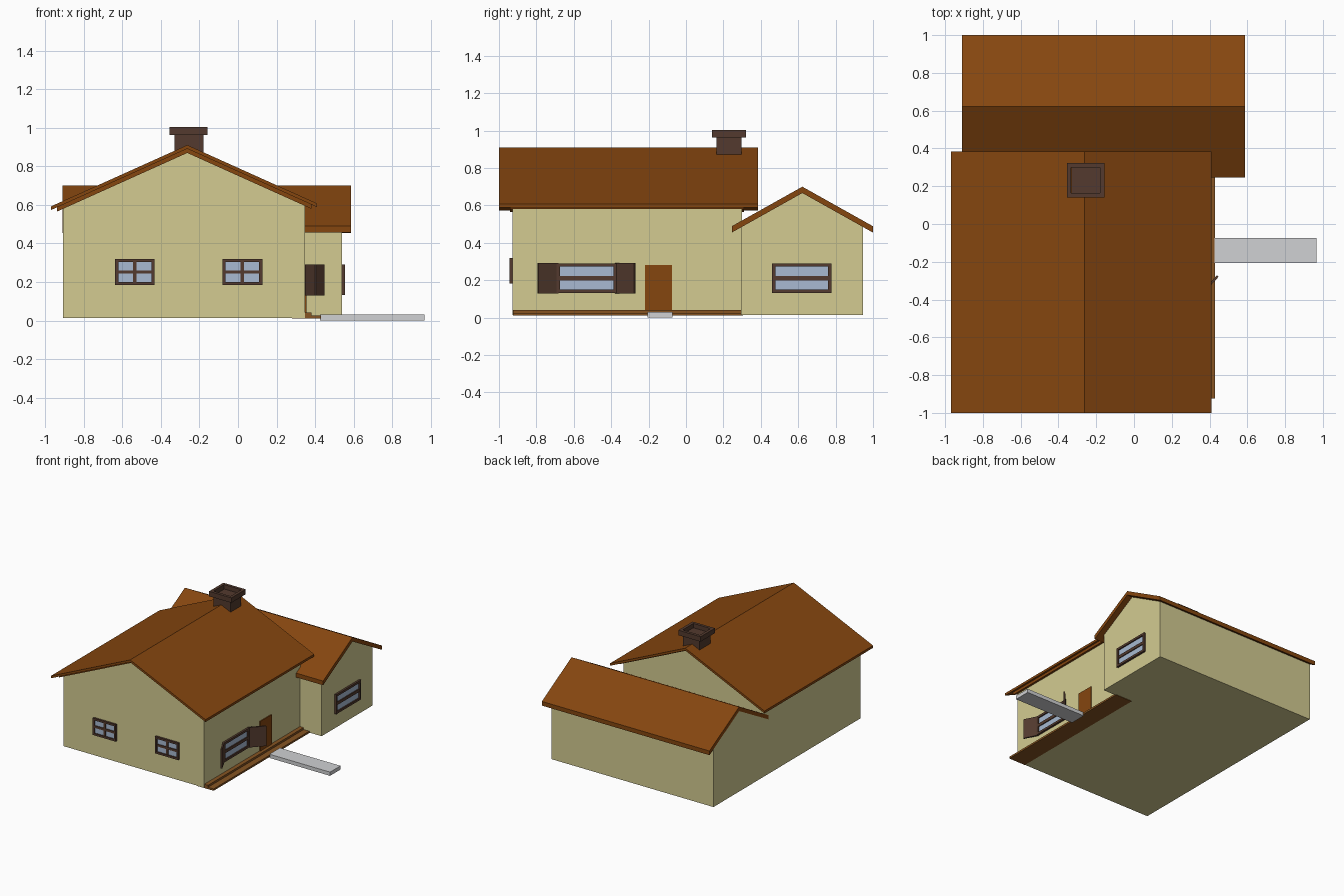
import bpy, bmesh, math
from mathutils import Vector

if "Cube" in bpy.data.objects:
    bpy.data.objects.remove(bpy.data.objects["Cube"])


def mat(name, r, g, b):
    def lin(c):
        c /= 255
        return c / 12.92 if c <= 0.04045 else ((c + 0.055) / 1.055) ** 2.4
    m = bpy.data.materials.new(name)
    m.diffuse_color = (lin(r), lin(g), lin(b), 1)
    m.use_nodes = True
    m.node_tree.nodes["Principled BSDF"].inputs["Base Color"].default_value = m.diffuse_color
    return m


WALL = mat("cream_wall", 211, 203, 145)
ROOF = mat("roof_brown", 133, 70, 15)
DARK = mat("dark_brown", 83, 58, 46)
GLASS = mat("window_glass", 168, 186, 210)
STONE = mat("path_grey", 208, 209, 211)
PORCH = mat("porch_wood", 134, 84, 34)


def finish(name, bm, material):
    bmesh.ops.recalc_face_normals(bm, faces=bm.faces)
    me = bpy.data.meshes.new(name)
    bm.to_mesh(me)
    bm.free()
    me.materials.append(material)
    ob = bpy.data.objects.new(name, me)
    bpy.context.collection.objects.link(ob)
    return ob


def prism(name, pts, d, material):
    """Extrude a closed loop of 3D points by the vector d."""
    bm = bmesh.new()
    f = bm.faces.new([bm.verts.new(p) for p in pts])
    r = bmesh.ops.extrude_face_region(bm, geom=[f])
    vs = [v for v in r["geom"] if isinstance(v, bmesh.types.BMVert)]
    bmesh.ops.translate(bm, vec=Vector(d), verts=vs)
    return finish(name, bm, material)


def box(name, x0, x1, y0, y1, z0, z1, material):
    return prism(name, [(x0, y0, z0), (x1, y0, z0), (x1, y1, z0), (x0, y1, z0)],
                 (0, 0, z1 - z0), material)


def along_y(name, prof, y0, y1, material):
    return prism(name, [(u, y0, z) for u, z in prof], (0, y1 - y0, 0), material)


def along_x(name, prof, x0, x1, material):
    return prism(name, [(x0, u, z) for u, z in prof], (x1 - x0, 0, 0), material)


def slab(u0, uc, u1, apex, slope, t):
    """Gable roof cross-section of vertical thickness t."""
    za, zb = apex - slope * (uc - u0), apex - slope * (u1 - uc)
    return [(u0, za), (uc, apex), (u1, zb), (u1, zb - t), (uc, apex - t), (u0, za - t)]


def gable(u0, uc, u1, z0, apex, slope):
    """House-shaped wall outline."""
    return [(u0, z0), (u0, apex - slope * (uc - u0)), (uc, apex),
            (u1, apex - slope * (u1 - uc)), (u1, z0)]


# Walls
BASE = 0.014
along_y("main_walls", gable(-0.907, -0.263, 0.347, BASE, 0.872, 0.45), -0.928, 0.30, WALL)
along_x("wing_walls", gable(0.295, 0.622, 0.945, BASE, 0.67, 0.56), -0.907, 0.54, WALL)

# Roofs: the main one has two layers
along_y("main_roof", slab(-0.97, -0.263, 0.41, 0.91, 0.45, 0.019), -1.0, 0.385, ROOF)
along_y("main_roof_underlayer", slab(-0.938, -0.263, 0.38, 0.891, 0.45, 0.022),
        -0.942, 0.31, ROOF)
along_x("wing_roof", slab(0.247, 0.622, 1.0, 0.70, 0.56, 0.034), -0.91, 0.587, ROOF)

# Chimney stack and hollow cap
box("chimney_stack", -0.33, -0.18, 0.162, 0.298, 0.75, 0.968, DARK)
cx0, cx1, cy0, cy1, rim = -0.356, -0.157, 0.14, 0.322, 0.023
for i, (a, b, c, d) in enumerate([(cx0, cx1, cy0, cy0 + rim), (cx0, cx1, cy1 - rim, cy1),
                                  (cx0, cx0 + rim, cy0 + rim, cy1 - rim),
                                  (cx1 - rim, cx1, cy0 + rim, cy1 - rim)]):
    box(f"chimney_cap_{i}", a, b, c, d, 0.963, 1.003, DARK)


def window(name, u0, u1, z0, z1, wall, side, border, bar, upright, depth=0.016):
    """Framed window on the front (-y) or right (+x) wall."""
    def part(n, a, b, c, d, t, m):
        if side == "front":
            box(n, a, b, wall - t, wall + 0.005, c, d, m)
        else:
            box(n, wall - 0.005, wall + t, a, b, c, d, m)
    uc, zc = (u0 + u1) / 2, (z0 + z1) / 2
    part(name + "_glass", u0 + 0.005, u1 - 0.005, z0 + 0.005, z1 - 0.005, 0.006, GLASS)
    part(name + "_sill", u0, u1, z0, z0 + border, depth, DARK)
    part(name + "_head", u0, u1, z1 - border, z1, depth, DARK)
    part(name + "_crossbar", u0 + border, u1 - border, zc - bar / 2, zc + bar / 2,
         depth - 0.003, DARK)
    part(name + "_jamb_a", u0, u0 + border, z0 + border, z1 - border, depth, DARK)
    part(name + "_jamb_b", u1 - border, u1, z0 + border, z1 - border, depth, DARK)
    if upright:
        part(name + "_upright", uc - bar / 2, uc + bar / 2, z0 + border, z1 - border,
             depth - 0.004, DARK)


window("front_window_left", -0.637, -0.432, 0.183, 0.32, -0.928, "front", 0.016, 0.018, True)
window("front_window_right", -0.081, 0.126, 0.183, 0.32, -0.928, "front", 0.016, 0.018, True)
window("wing_window", 0.46, 0.777, 0.132, 0.29, 0.54, "right", 0.018, 0.024, False)
window("side_window", -0.693, -0.37, 0.132, 0.29, 0.347, "right", 0.018, 0.024, False)

# Open shutters swung out from the side window
for n, a, b in (("near", (0.352, -0.685), (0.405, -0.79)),
                ("far", (0.352, -0.375), (0.444, -0.275))):
    a, b = Vector((*a, 0.13)), Vector((*b, 0.13))
    d = (b - a).normalized()
    off = Vector((-d.y, d.x, 0)) * 0.006
    prism(n + "_shutter", [a - off, b - off, b + off, a + off], (0, 0, 0.161), DARK)

# Door, porch steps and path
box("door", 0.34, 0.354, -0.22, -0.074, 0.035, 0.28, ROOF)
box("porch_step", 0.28, 0.43, -0.925, 0.305, 0.01, 0.025, PORCH)
box("porch_ledge", 0.335, 0.38, -0.925, 0.297, 0.025, 0.041, PORCH)
box("path", 0.425, 0.967, -0.207, -0.073, 0.0, 0.03, STONE)
